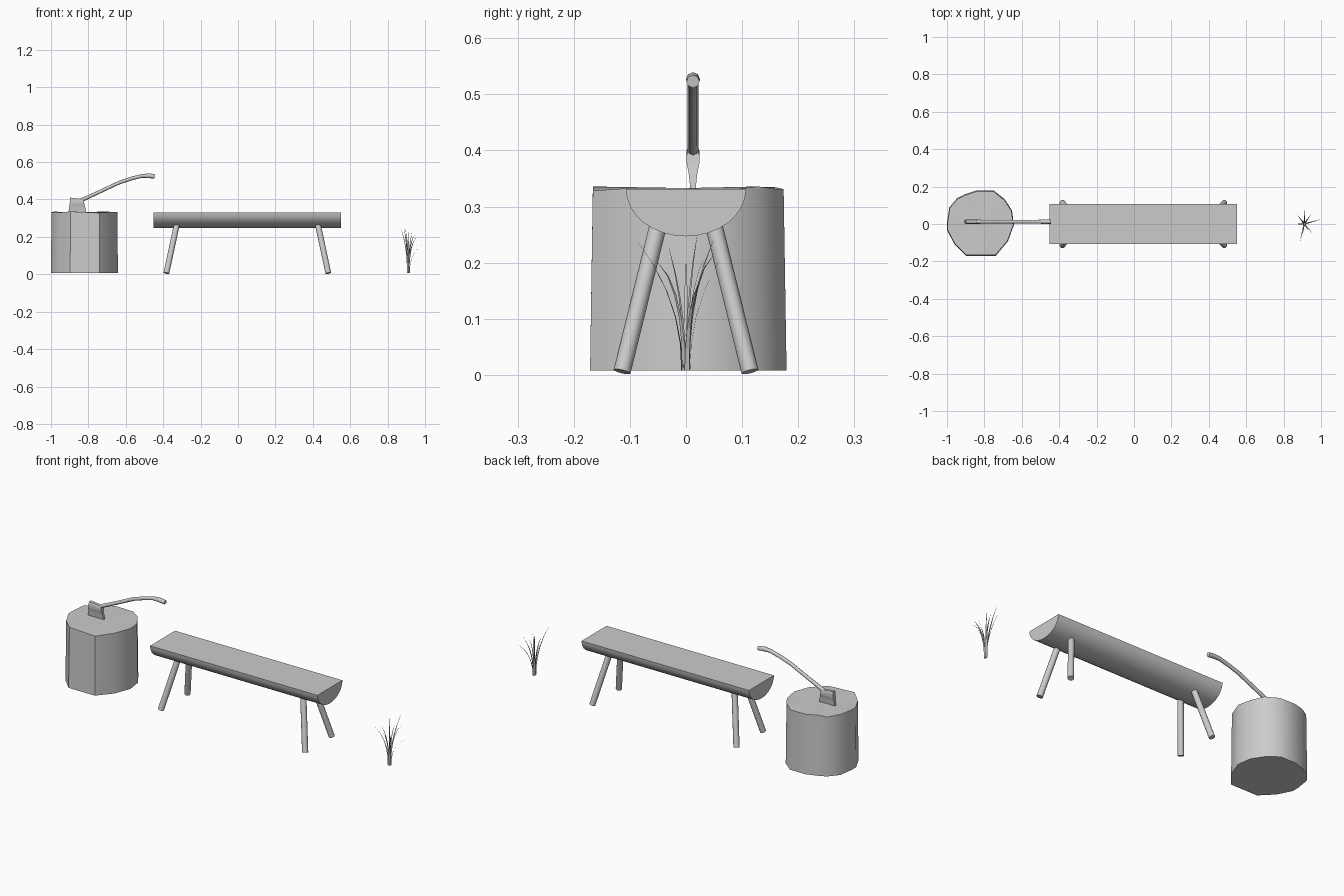
import bpy, bmesh, math
from mathutils import Vector

if "Cube" in bpy.data.objects:
    bpy.data.objects.remove(bpy.data.objects["Cube"])


def make(name, verts, faces, smooth=None):
    me = bpy.data.meshes.new(name)
    me.from_pydata([tuple(v) for v in verts], [], faces)
    bm = bmesh.new()
    bm.from_mesh(me)
    bmesh.ops.recalc_face_normals(bm, faces=bm.faces)
    bm.to_mesh(me)
    bm.free()
    ob = bpy.data.objects.new(name, me)
    bpy.context.collection.objects.link(ob)
    if smooth:
        bpy.ops.object.select_all(action='DESELECT')
        ob.select_set(True)
        bpy.context.view_layer.objects.active = ob
        bpy.ops.object.shade_smooth_by_angle(angle=math.radians(smooth))
    return ob


def loft(name, rings, smooth=None, caps=True):
    n = len(rings[0])
    verts = [v for r in rings for v in r]
    faces = [(k * n + i, k * n + (i + 1) % n, (k + 1) * n + (i + 1) % n, (k + 1) * n + i)
             for k in range(len(rings) - 1) for i in range(n)]
    if caps:
        faces += [tuple(range(n)), tuple(range(len(verts) - n, len(verts)))]
    return make(name, verts, faces, smooth)


def tube(name, path, radii, sides):
    path = [Vector(p) for p in path]
    rings = []
    for k, p in enumerate(path):
        d = (path[min(k + 1, len(path) - 1)] - path[max(k - 1, 0)]).normalized()
        u = d.cross(Vector((0, 1, 0))).normalized()
        v = d.cross(u)
        rings.append([p + radii[k] * (math.cos(2 * math.pi * i / sides) * u +
                                      math.sin(2 * math.pi * i / sides) * v)
                      for i in range(sides)])
    return loft(name, rings, 50)


# Chopping stump: irregular outline with an uneven fan-shaped top
outline = [(-.997, .005), (-.985, .085), (-.943, .135), (-.90, .155), (-.842, .174),
           (-.751, .174), (-.693, .128), (-.655, .07), (-.645, -.005), (-.677, -.091),
           (-.741, -.166), (-.896, -.166), (-.96, -.102), (-.997, -.03)]
n = len(outline)
bottom = [(-.82 + (x + .82) * 1.017, y * 1.03, .008) for x, y in outline]
top = [(x, y, .332 + .004 * math.sin(2.4 * i)) for i, (x, y) in enumerate(outline)]
faces = [(i, (i + 1) % n, n + (i + 1) % n, n + i) for i in range(n)]
faces += [(n + i, n + (i + 1) % n, 2 * n) for i in range(n)] + [tuple(range(n))]
make("stump", bottom + top + [(-.82, 0, .333)], faces, 40)

# Half-log bench seat
arc = [(-.107 * math.cos(math.pi * i / 16), .331 - .084 * math.sin(math.pi * i / 16))
       for i in range(17)]
loft("bench_seat", [[(x, y, z) for y, z in arc] for x in (-.453, .552)], 40)

# Four splayed round legs
for sx, end in ((-1, "left"), (1, "right")):
    for sy, side in ((-1, "front"), (1, "back")):
        tube(f"{side}_{end}_leg",
             [(.05 + sx * .433, sy * .114, .006), (.05 + sx * .373, sy * .045, .285)],
             [.0155, .0155], 12)

# Axe head: wedge sections from poll down to the edge buried in the stump
Y = .0125
sections = [(.406, -.897, -.826, .008), (.395, -.898, -.824, .0115), (.378, -.90, -.822, .0115),
            (.362, -.902, -.818, .008), (.335, -.906, -.812, .005), (.315, -.908, -.808, .001)]
rings = []
for z, x0, x1, w in sections:
    lean = .004 if z > .39 else 0
    rings.append([(x0, Y - w, z + lean), (x1, Y - w, z - lean),
                  (x1, Y + w, z - lean), (x0, Y + w, z + lean)])
loft("axe_head", rings)

# Curved axe handle with a swollen end
tube("axe_handle",
     [(-.885, Y, .378), (-.82, Y, .404), (-.74, Y, .441), (-.634, Y, .491), (-.57, Y, .512),
      (-.515, Y, .526), (-.475, Y, .527), (-.445, Y, .523)],
     [.009, .010, .0095, .0095, .0095, .010, .0125, .0115], 8)

# Grass tuft: thin tapered blades curving outward
tips = [(.915, .09, .25), (1.0, .025, .165), (.888, -.092, .246), (.865, .0, .2),
        (.955, -.05, .2), (.945, .05, .215), (.872, .05, .243), (.93, -.03, .225),
        (.895, .02, .25), (.902, -.05, .2), (.915, .035, .21)]
verts, faces = [], []
for tx, ty, tz in tips:
    out = Vector((tx - .91, ty, 0))
    side = Vector((-out.y, out.x, 0)).normalized()
    base = len(verts)
    for k in range(6):
        t = k / 5
        p = Vector((.91, 0, .008)) + out * (.08 + .92 * t ** 2.2)
        p.z += (tz - .008) * (t if tz > .22 else 1 - (1 - t) ** 1.3)
        w = .0045 * (1 - t) ** .7 + .0003
        verts += [p - side * w, p + side * w]
    faces += [(base + 2 * k, base + 2 * k + 1, base + 2 * k + 3, base + 2 * k + 2)
              for k in range(5)]
make("grass_tuft", verts, faces)
